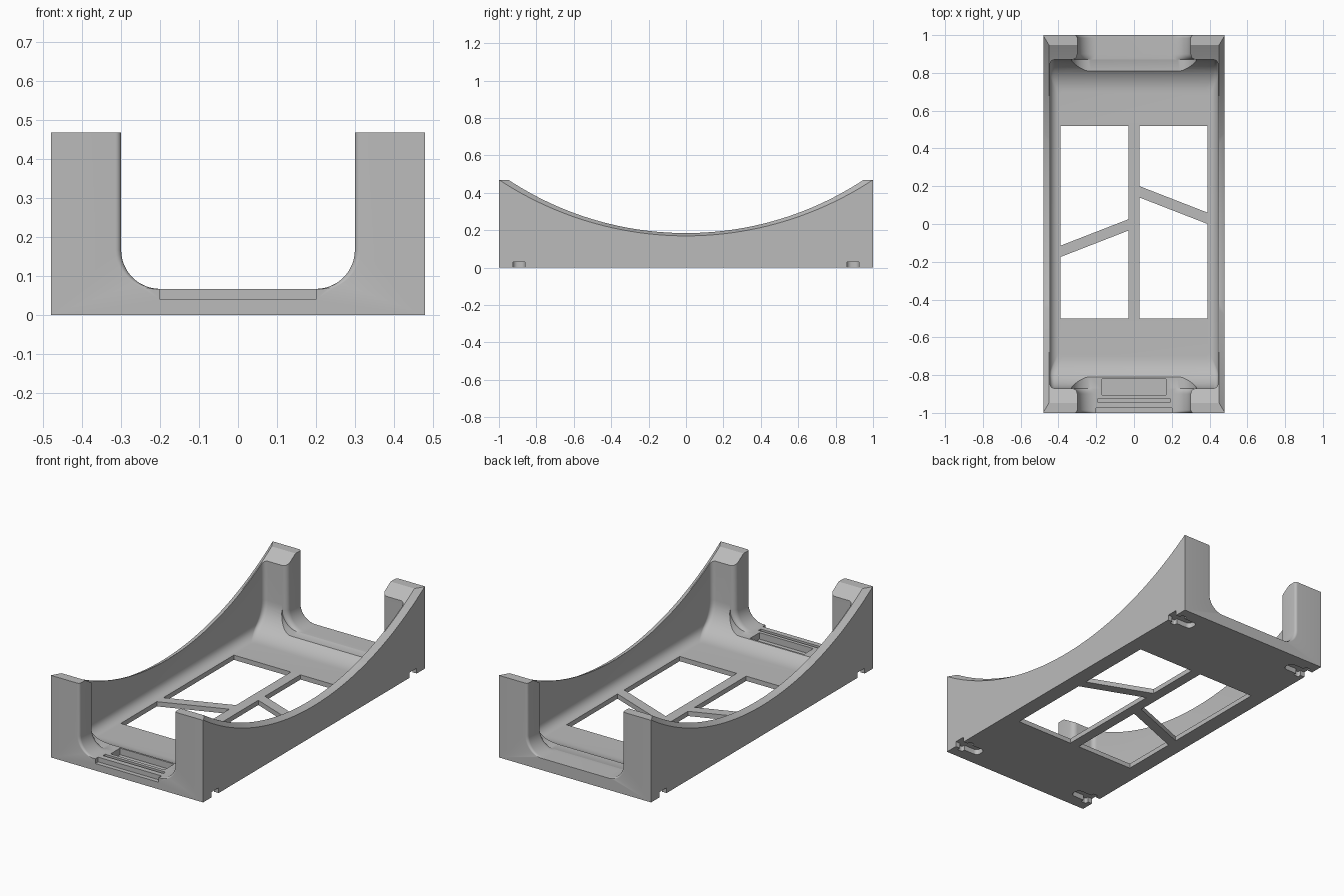
import bpy, bmesh
from math import sin, cos, pi, sqrt, radians

cube = bpy.data.objects.get("Cube")
if cube:
    bpy.data.objects.remove(cube, do_unlink=True)

grey = bpy.data.materials.new("plain grey")
grey.use_nodes = True
colour = (0.5, 0.5, 0.5, 1)
grey.diffuse_color = colour
grey.node_tree.nodes["Principled BSDF"].inputs["Base Color"].default_value = colour


def loft(name, sections):
    """Closed solid through cross-sections with equal point counts."""
    bm = bmesh.new()
    rings = [[bm.verts.new(p) for p in s] for s in sections]
    n = len(rings[0])
    for a, b in zip(rings, rings[1:]):
        for i in range(n):
            j = (i + 1) % n
            bm.faces.new((a[i], a[j], b[j], b[i]))
    bm.faces.new(rings[0])
    bm.faces.new(rings[-1])
    bmesh.ops.recalc_face_normals(bm, faces=bm.faces)
    mesh = bpy.data.meshes.new(name)
    bm.to_mesh(mesh)
    bm.free()
    mesh.materials.append(grey)
    obj = bpy.data.objects.new(name, mesh)
    bpy.context.collection.objects.link(obj)
    return obj


def prism(name, outline, z0, z1):
    return loft(name, [[(x, y, z) for x, y in outline] for z in (z0, z1)])


def rect(x0, x1, y0, y1):
    return [(x0, y0), (x1, y0), (x1, y1), (x0, y1)]


def round_rect(hx, hy, r, cx=0, cy=0, steps=6):
    pts = []
    for k, (sx, sy) in enumerate(((1, 1), (-1, 1), (-1, -1), (1, -1))):
        for i in range(steps + 1):
            a = (k + i / steps) * pi / 2
            pts.append((cx + sx * (hx - r) + r * cos(a), cy + sy * (hy - r) + r * sin(a)))
    return pts


def inset(r, d):
    """Sideways offset of a fillet of radius r at distance d from its start."""
    return r - sqrt(max(r * r - (r - d) ** 2, 0)) if d < r else 0


body = prism("cradle_body", rect(-0.48, 0.48, -1, 1), 0, 0.468)
cutters = []

# Cavity with wide fillets at the ends and narrow ones at the sides
floor, end_r, side_r = 0.027, 0.17, 0.05
heights = [end_r * (1 - cos(i / 14 * pi / 2)) for i in range(15)] + [0.6]
cutters.append(loft("cavity_cutter", [
    [(x, y, floor + h) for x, y in round_rect(0.445 - inset(side_r, h), 0.87 - inset(end_r, h), 0.025)]
    for h in heights]))

# Sweeping arc over the side walls, flared outward at the rim
arc = []
for x, radius, centre in ((-0.51, 1.908, 2.063), (-0.45, 1.726, 1.911),
                          (0.45, 1.726, 1.911), (0.51, 1.908, 2.063)):
    angles = [-0.75 + 1.5 * i / 56 for i in range(57)]
    arc.append([(x, radius * sin(t), centre - radius * cos(t)) for t in angles])
cutters.append(loft("side_arc_cutter", arc))


# U-shaped openings at both ends with softened upright edges
def u_section(y, flare):
    pts = [(0.3 + flare, y, 0.6)]
    for s in (1, -1):
        for i in range(13):
            a = i / 12 * pi / 2
            if s < 0:
                a = pi / 2 - a
            pts.append((s * (0.2 + flare + 0.1 * cos(a)), y, 0.167 - 0.1 * sin(a)))
    return pts + [(-0.3 - flare, y, 0.6)]


stations = [(0.75, 0.03)]
for i in range(7):
    d = 0.03 * (1 - cos(i / 6 * pi / 2))
    stations.append((0.87 + d, inset(0.03, d)))
for i in range(6, -1, -1):
    d = 0.015 * (1 - cos(i / 6 * pi / 2))
    stations.append((1 - d, inset(0.015, d)))
stations.append((1.03, 0.015))
for side, name in ((-1, "front"), (1, "back")):
    cutters.append(loft(name + "_opening_cutter", [u_section(side * y, f) for y, f in stations]))

# Floor windows split by slanted braces
windows = [
    [(-0.39, -0.5), (-0.03, -0.5), (-0.03, -0.035), (-0.39, -0.175)],
    [(-0.39, -0.115), (-0.03, 0.025), (-0.03, 0.52), (-0.39, 0.52)],
    [(0.03, -0.5), (0.39, -0.5), (0.39, 0), (0.03, 0.14)],
    [(0.03, 0.2), (0.39, 0.06), (0.39, 0.52), (0.03, 0.52)],
]
for w in windows:
    cutters.append(prism("window_cutter", w, -0.1, 0.2))

# Front lip: notch, narrow slot and shallow tray
for hx, y0, y1, z in ((0.2, -1.05, -0.975, 0.04), (0.19, -0.945, -0.925, 0.018),
                      (0.17, -0.905, -0.82, 0.03)):
    cutters.append(prism("front_lip_cutter", rect(-hx, hx, y0, y1), z, 0.15))

# T-shaped clip pockets under the four corners
for sx in (-1, 1):
    for sy in (-1, 1):
        cutters.append(prism("clip_slot_cutter",
                             round_rect(0.1, 0.0325, 0.025, sx * 0.43, sy * 0.8925), -0.05, 0.03))
        cutters.append(prism("clip_bar_cutter",
                             round_rect(0.016, 0.052, 0.006, sx * 0.436, sy * 0.8925), -0.05, 0.0301))

# Cut everything, then bake the result
for c in cutters:
    c.hide_render = True
    mod = body.modifiers.new(c.name, "BOOLEAN")
    mod.operation = "DIFFERENCE"
    mod.solver = "EXACT"
    mod.object = c
bpy.context.view_layer.update()
graph = bpy.context.evaluated_depsgraph_get()
baked = bpy.data.meshes.new_from_object(body.evaluated_get(graph))
body.modifiers.clear()
body.data = baked
baked.materials.clear()
baked.materials.append(grey)
for p in baked.polygons:
    p.material_index = 0
for c in cutters:
    bpy.data.objects.remove(c, do_unlink=True)

for o in bpy.context.selected_objects:
    o.select_set(False)
body.select_set(True)
bpy.context.view_layer.objects.active = body
bpy.ops.object.shade_smooth_by_angle(angle=radians(30))
